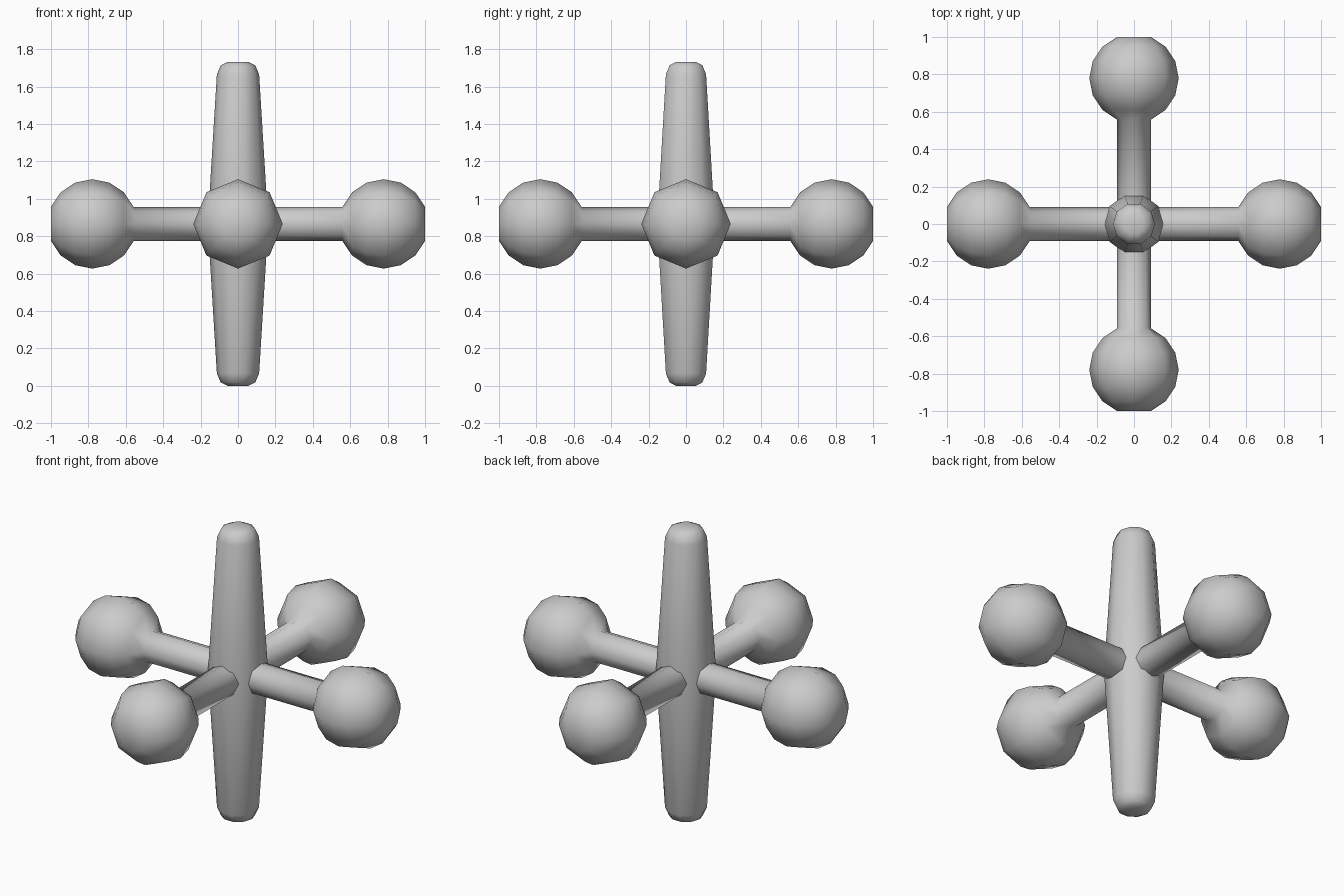
import bpy, bmesh, math
from mathutils import Matrix, Vector

if "Cube" in bpy.data.objects:
    bpy.data.objects.remove(bpy.data.objects["Cube"])

MID = 0.866


def lathe(name, profile, sides, matrix):
    """Spin (radius, height) points round z, cap both ends, then place."""
    bm = bmesh.new()
    rings = []
    for r, h in profile:
        rings.append([bm.verts.new((r * math.cos(2 * math.pi * i / sides),
                                    r * math.sin(2 * math.pi * i / sides), h))
                      for i in range(sides)])
    for a, b in zip(rings, rings[1:]):
        for i in range(sides):
            j = (i + 1) % sides
            bm.faces.new((a[i], a[j], b[j], b[i]))
    bm.faces.new(rings[0][::-1])
    bm.faces.new(rings[-1])
    bm.transform(matrix)
    bmesh.ops.recalc_face_normals(bm, faces=bm.faces)
    mesh = bpy.data.meshes.new(name)
    bm.to_mesh(mesh)
    bm.free()
    obj = bpy.data.objects.new(name, mesh)
    bpy.context.collection.objects.link(obj)
    bpy.ops.object.select_all(action='DESELECT')
    obj.select_set(True)
    bpy.context.view_layer.objects.active = obj
    bpy.ops.object.shade_smooth_by_angle(angle=math.radians(60))
    return obj


# Tapered ten-sided spindle with rounded ends, mirrored about its middle
upper = [(0.113, 0.80), (0.092, 0.848), (0.055, 0.866)]
spindle = [(r, -h) for r, h in reversed(upper)] + [(0.162, 0)] + upper
lathe("spindle", spindle, 10, Matrix.Translation((0, 0, MID)))

# Arm: eight-sided rod running into a faceted ball with a flat tip
R, CENTRE = 0.239, 0.779
ball = [(R * math.sin(math.radians(a)), CENTRE - R * math.cos(math.radians(a)))
        for a in (22.5, 45, 67.5, 90, 112.5, 135, 157.5)]
arm = [(ball[0][0], 0.05)] + ball

for name, angle in (("right", 0), ("back", 90), ("left", 180), ("front", 270)):
    place = (Matrix.Translation((0, 0, MID))
             @ Matrix.Rotation(math.radians(angle), 4, 'Z')
             @ Matrix.Rotation(math.radians(90), 4, 'Y'))
    lathe(name + "_arm", arm, 8, place)
